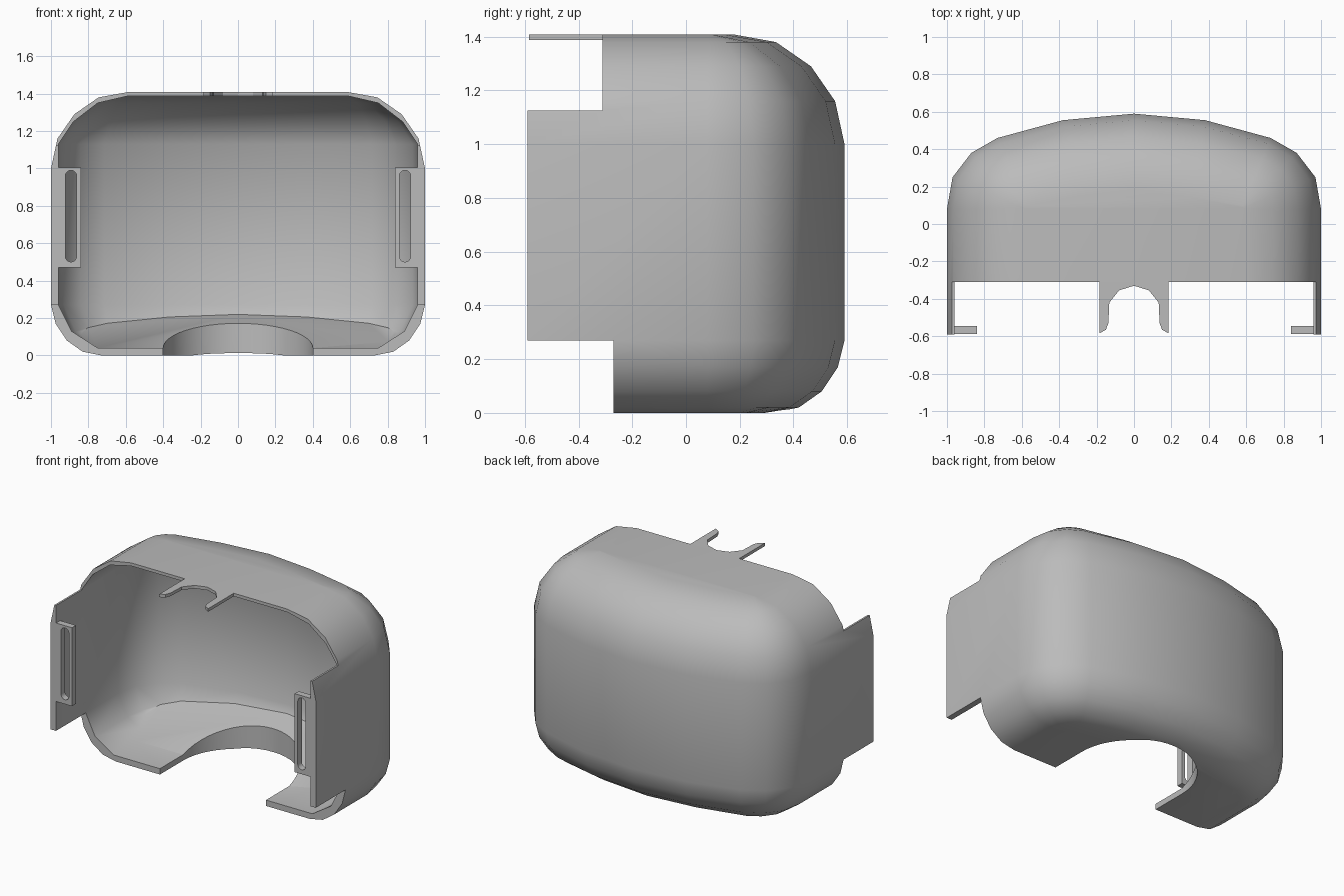
import bpy, bmesh, math
from mathutils import Vector

cube = bpy.data.objects.get("Cube")
if cube:
    bpy.data.objects.remove(cube)

grey = bpy.data.materials.new("plain grey")
grey.use_nodes = True
COLOUR = (0.5, 0.5, 0.5, 1)
grey.diffuse_color = COLOUR
grey.node_tree.nodes["Principled BSDF"].inputs["Base Color"].default_value = COLOUR


def add_object(name, bm):
    bmesh.ops.recalc_face_normals(bm, faces=bm.faces)
    mesh = bpy.data.meshes.new(name)
    bm.to_mesh(mesh)
    bm.free()
    mesh.materials.append(grey)
    obj = bpy.data.objects.new(name, mesh)
    bpy.context.collection.objects.link(obj)
    return obj


def plan_ring(inset, front):
    """Bowed plan outline; rounded corners shrink towards their own centre."""
    t = inset / 0.425
    centre = Vector((0.575, 0.085))
    half = [(1 - inset, front)]
    for p in [(1, 0.08), (0.97, 0.25), (0.87, 0.38), (0.73, 0.46)]:
        half.append(tuple(Vector(p).lerp(centre, t)))
    half.append((0.38 - 0.08 * t, 0.555 - inset))
    return half + [(0, 0.59 - inset)] + [(-x, y) for x, y in reversed(half)]


def loft(levels, front):
    """Stack plan rings given as (height, inset) pairs."""
    bm = bmesh.new()
    rings = [[bm.verts.new((x, y, z)) for x, y in plan_ring(d, front)] for z, d in levels]
    for low, high in zip(rings, rings[1:]):
        for i in range(len(low)):
            j = (i + 1) % len(low)
            bm.faces.new((low[i], low[j], high[j], high[i]))
    bm.faces.new(rings[0])
    bm.faces.new(rings[-1])
    return bm


def prism(name, points, axis, start, end):
    """Extrude a profile along y or z."""
    bm = bmesh.new()
    place = (lambda a, b: (a, b, start)) if axis == "z" else (lambda a, b: (a, start, b))
    face = bm.faces.new([bm.verts.new(place(a, b)) for a, b in points])
    new = bmesh.ops.extrude_face_region(bm, geom=[face])["geom"]
    step = Vector((0, 0, end - start)) if axis == "z" else Vector((0, end - start, 0))
    bmesh.ops.translate(bm, verts=[v for v in new if isinstance(v, bmesh.types.BMVert)], vec=step)
    return add_object(name, bm)


def rect(a0, a1, b0, b1):
    return [(a0, b0), (a1, b0), (a1, b1), (a0, b1)]


def arc(cx, cy, r, start, end, steps):
    angles = [math.radians(start + (end - start) * i / steps) for i in range(steps + 1)]
    return [(cx + r * math.cos(a), cy + r * math.sin(a)) for a in angles]


def cut(target, cutter):
    cutter.hide_render = True
    mod = target.modifiers.new("cut", "BOOLEAN")
    mod.operation = "DIFFERENCE"
    mod.solver = "EXACT"
    mod.object = cutter
    bpy.context.view_layer.objects.active = target
    bpy.ops.object.modifier_apply(modifier=mod.name)
    bpy.data.objects.remove(cutter)


def smooth(obj, angle):
    bpy.ops.object.select_all(action="DESELECT")
    obj.select_set(True)
    bpy.context.view_layer.objects.active = obj
    bpy.ops.object.shade_smooth_by_angle(angle=math.radians(angle))


# Rounded outer body
shell = add_object("shell", loft(
    [(0, 0.27), (0.02, 0.17), (0.08, 0.085), (0.17, 0.025), (0.27, 0),
     (1.0, 0), (1.16, 0.035), (1.29, 0.125), (1.38, 0.255), (1.408, 0.41)], -0.59))

# Hollow inside, with the floor rising towards the back
bm = loft([(0.04, 0.25), (0.13, 0.11), (0.27, 0.04), (1.13, 0.04),
           (1.25, 0.12), (1.35, 0.25), (1.387, 0.41)], -0.9)
bmesh.ops.bisect_plane(bm, geom=bm.verts[:] + bm.edges[:] + bm.faces[:],
                       plane_co=(0, -0.02, 0.04), plane_no=(0, 0.33, -1), clear_outer=True)
bmesh.ops.holes_fill(bm, edges=[e for e in bm.edges if e.is_boundary])
cut(shell, add_object("cavity", bm))

# Steps in the front edge, above and below the side walls
cut(shell, prism("upper_step", rect(-1.2, 1.2, 1.125, 1.6), "y", -0.9, -0.31))
cut(shell, prism("lower_step", rect(-1.2, 1.2, -0.2, 0.27), "y", -0.9, -0.27))

# Round-ended notch in the floor
notch = [(-0.4, -0.9), (0.4, -0.9)] + arc(0, -0.02, 0.4, 0, 180, 24)
cut(shell, prism("floor_notch", notch, "z", -0.2, 0.35))
smooth(shell, 35)

# Pronged tab on the top edge
inner = [(0.185, -0.585), (0.15, -0.565), (0.137, -0.53), (0.132, -0.42), (0.08, -0.355)]
side = [(0.185, -0.3)] + inner
tab = side + [(0, -0.33)] + [(-x, y) for x, y in reversed(side)]
smooth(prism("top_tab", tab, "z", 1.387, 1.408), 30)

# Slotted flanges on the side walls
for name, s in (("left_flange", 1), ("right_flange", -1)):
    x0, x1 = sorted((s * 0.84, s * 0.975))
    flange = prism(name, rect(x0, x1, 0.47, 1.005), "y", -0.589, -0.545)
    slot = arc(s * 0.893, 0.96, 0.03, 0, 180, 8) + arc(s * 0.893, 0.53, 0.03, 180, 360, 8)
    cut(flange, prism("slot", slot, "y", -0.7, -0.4))
    smooth(flange, 30)
